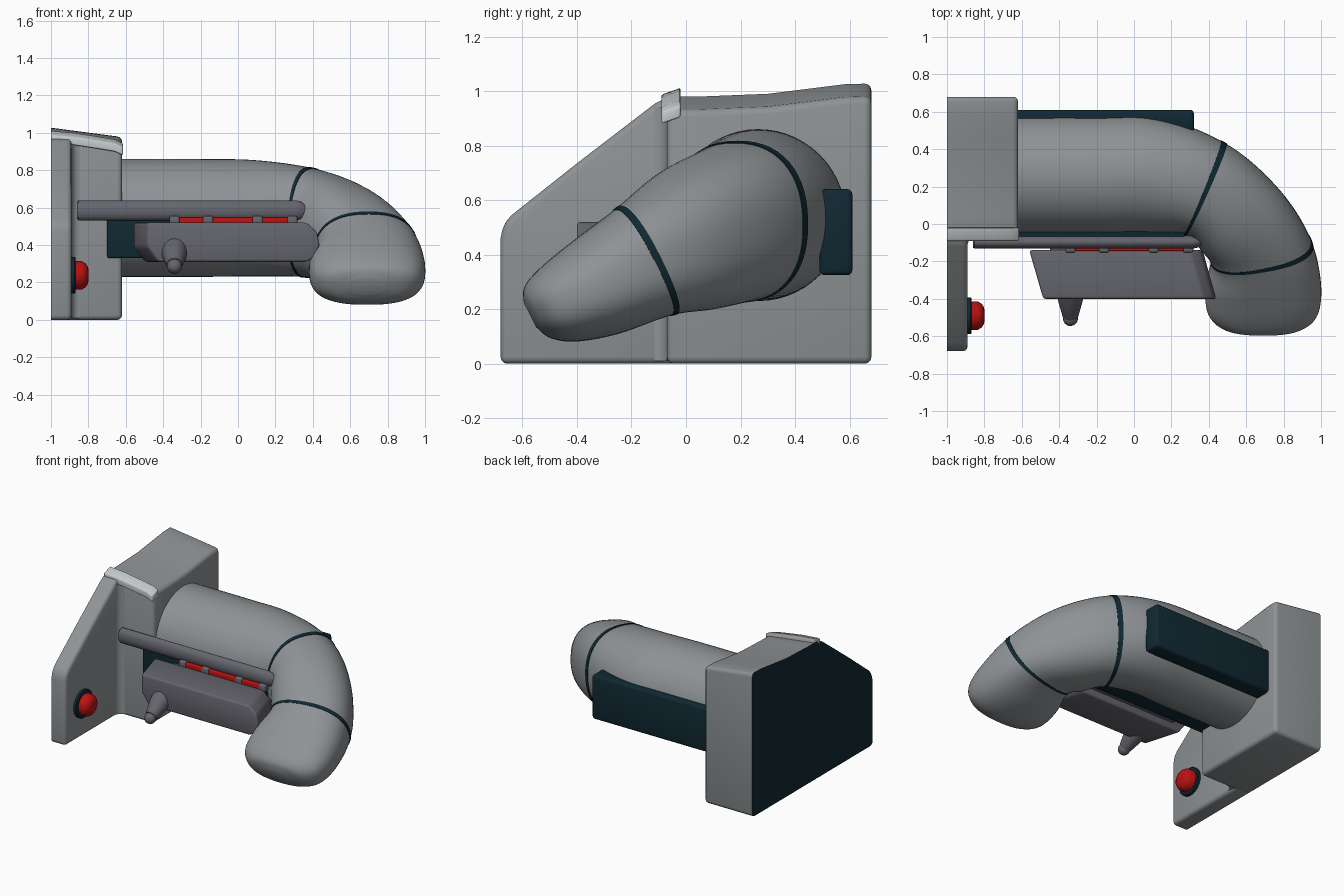
import bpy, bmesh, math
from mathutils import Vector, Matrix

if "Cube" in bpy.data.objects:
    bpy.data.objects.remove(bpy.data.objects["Cube"])


def material(name, rgb):
    m = bpy.data.materials.new(name)
    m.diffuse_color = (*rgb, 1)
    m.use_nodes = True
    m.node_tree.nodes["Principled BSDF"].inputs["Base Color"].default_value = m.diffuse_color
    return m


GREY = material("shell grey", (0.27, 0.29, 0.30))
SLATE = material("slate grey", (0.13, 0.13, 0.155))
DARK = material("dark teal", (0.005, 0.022, 0.032))
RED = material("red", (0.50, 0.006, 0.006))
LIGHT = material("light grey", (0.55, 0.59, 0.60))


def finish(name, bm, mats, angle=35):
    bmesh.ops.recalc_face_normals(bm, faces=bm.faces[:])
    me = bpy.data.meshes.new(name)
    bm.to_mesh(me)
    bm.free()
    for m in mats:
        me.materials.append(m)
    me.shade_smooth()
    me.set_sharp_from_angle(angle=math.radians(angle))
    ob = bpy.data.objects.new(name, me)
    bpy.context.collection.objects.link(ob)
    return ob


def bevel(bm, width, keep=lambda e: True, seg=3):
    edges = [e for e in bm.edges if keep(e) and e.calc_face_angle(0) > math.radians(25)]
    bmesh.ops.bevel(bm, geom=edges, offset=width, segments=seg, profile=0.5,
                    affect='EDGES', clamp_overlap=True)


def prism(pts, place, a, b):
    """Extrude a 2D outline between depths a and b; place maps (u, v, depth) to xyz."""
    bm = bmesh.new()
    lo = [bm.verts.new(place(u, v, a)) for u, v in pts]
    hi = [bm.verts.new(place(u, v, b)) for u, v in pts]
    n = len(pts)
    bm.faces.new(lo)
    bm.faces.new(hi)
    for i in range(n):
        j = (i + 1) % n
        bm.faces.new((lo[i], lo[j], hi[j], hi[i]))
    bmesh.ops.recalc_face_normals(bm, faces=bm.faces[:])
    return bm


def box(name, x, y, z, mat, width):
    bm = prism([(x[0], z[0]), (x[1], z[0]), (x[1], z[1]), (x[0], z[1])],
               lambda u, v, d: (u, d, v), *y)
    bevel(bm, width)
    return finish(name, bm, [mat])


def loft(loops, caps=True, closed=False):
    bm = bmesh.new()
    rows = [[bm.verts.new(p) for p in lp] for lp in loops]
    n = len(rows[0])
    pairs = list(zip(rows, rows[1:])) + ([(rows[-1], rows[0])] if closed else [])
    for r, s in pairs:
        for i in range(n):
            j = (i + 1) % n
            bm.faces.new((r[i], r[j], s[j], s[i]))
    if caps:
        bm.faces.new(rows[0])
        bm.faces.new(rows[-1])
    return bm


def turned(name, start, direction, profile, mat, squash=None, sides=32):
    """Round part made of (distance, radius) steps along a direction."""
    rot = Vector(direction).to_track_quat('Z', 'Y').to_matrix()
    loops = []
    for d, r in profile:
        ring = [rot @ Vector((r * math.cos(t), r * math.sin(t), d))
                for t in (2 * math.pi * i / sides for i in range(sides))]
        if squash:
            ring = [Vector(p[k] * squash[k] for k in range(3)) for p in ring]
        loops.append([p + Vector(start) for p in ring])
    return finish(name, loft(loops), [mat])


# --- mounting block and thin front plate, dark on the back face
def drop(u, v, x):
    return (x, u, v - (0.05 * (x + 1) / 0.38 if v > 0.9 else 0))


BLOCK = [(-0.07, 0), (0.68, 0), (0.68, 1.028), (0.58, 1.025), (0.46, 1.01),
         (0.3, 0.99), (0.05, 0.98), (-0.07, 0.98)]
PLATE = [(-0.68, 0), (-0.03, 0), (-0.03, 0.98), (-0.1, 0.965), (-0.4, 0.735),
         (-0.64, 0.545), (-0.67, 0.51), (-0.68, 0.46)]
for name, outline, place, depth in (
        ("mounting_block", BLOCK, drop, -0.62),
        ("mounting_plate", PLATE, lambda u, v, x: (x, u, v), -0.89)):
    bm = prism(outline, place, -1, depth)
    bevel(bm, 0.025, lambda e: max(v.co.x for v in e.verts) > -0.95)
    for f in bm.faces:
        f.material_index = int(f.calc_center_median().x < -0.999)
    finish(name, bm, [GREY, DARK])

# concave fillet where plate meets block
arc = [(-0.845 - 0.045 * math.sin(t), -0.115 + 0.045 * math.cos(t))
       for t in (math.pi / 2 * i / 6 for i in range(7))]
finish("corner_fillet", prism([(-0.9, -0.06)] + arc,
                              lambda u, v, d: (u, v, d), 0.01, 0.94), [GREY])

# light trim on the front top edge
top = [(-1, 1.0), (-0.88, 0.99), (-0.75, 0.97), (-0.66, 0.955), (-0.615, 0.935)]
outline = top + [(x, z - 0.045) for x, z in reversed(top)]
bm = prism(outline, lambda u, v, d: (u, d, v + 0.35 * (d + 0.055)), -0.09, -0.02)
bevel(bm, 0.008)
finish("top_trim", bm, [LIGHT])

# --- bent arm: centre, heading, tilt, half width, half height, squareness
ARM = [(-0.7, 0.265, 0.545, 90, 0, 0.315, 0.315, 2.0),
       (-0.2, 0.265, 0.545, 90, 0, 0.315, 0.315, 2.0),
       (0.1, 0.262, 0.543, 89, 0, 0.312, 0.31, 2.0),
       (0.375, 0.19, 0.52, 67, 3, 0.268, 0.292, 2.3),
       (0.56, 0.03, 0.46, 42, 13, 0.265, 0.268, 2.4),
       (0.68, -0.15, 0.375, 10.5, 27, 0.275, 0.22, 2.4),
       (0.69, -0.33, 0.28, 2, 27, 0.31, 0.19, 2.4),
       (0.69, -0.47, 0.215, 0, 27, 0.295, 0.15, 2.5),
       (0.69, -0.545, 0.188, 0, 27, 0.22, 0.105, 2.4),
       (0.69, -0.572, 0.178, 0, 27, 0.1, 0.05, 2.2)]


def arm_loop(t, scale=1.0, sides=56):
    i = min(int(t), len(ARM) - 2)
    f = t - i
    p0, p1, p2, p3 = (ARM[max(0, min(len(ARM) - 1, i + k))] for k in (-1, 0, 1, 2))
    x, y, z, a, b, w, h, n = (
        0.5 * (2 * q + (r - p) * f + (2 * p - 5 * q + 4 * r - s) * f * f
               + (3 * q - p - 3 * r + s) * f ** 3)
        for p, q, r, s in zip(p0, p1, p2, p3))
    a, b = math.radians(a), math.radians(b)
    right = Vector((math.cos(a), math.sin(a), 0))
    ahead = Vector((math.sin(a), -math.cos(a), 0))
    up = Vector((0, 0, math.cos(b))) + ahead * math.sin(b)
    loop = []
    for k in range(sides):
        c, s = math.cos(2 * math.pi * k / sides), math.sin(2 * math.pi * k / sides)
        u = math.copysign(abs(c) ** (2 / n), c) * w * scale
        v = math.copysign(abs(s) ** (2 / n), s) * h * scale
        loop.append(Vector((x, y, z)) + right * u + up * v)
    return loop


STEPS = 8
count = (len(ARM) - 1) * STEPS
finish("arm", loft([arm_loop(k / STEPS) for k in range(count + 1)]), [GREY], 60)

# dark seams around the bend
for name, t in (("upper_seam", 3), ("lower_seam", 5)):
    d = 0.045
    loops = [arm_loop(t + s * d, k) for s, k in
             ((-1, 0.97), (-1, 1.012), (1, 1.012), (1, 0.97))]
    finish(name, loft(loops, caps=False, closed=True), [DARK])

# --- dark boxes behind and in front of the arm
box("rear_box", (-0.65, 0.32), (0.49, 0.61), (0.325, 0.64), DARK, 0.018)
box("front_box", (-0.70, 0.27), (-0.085, 0.06), (0.33, 0.61), DARK, 0.012)

# --- front rail with tapered end
turned("front_rail", (-0.86, -0.097, 0.585), (1, 0, 0),
       [(0, 0.046), (0.008, 0.054), (1.17, 0.054), (1.2, 0.045), (1.23, 0.015)],
       SLATE, (1, 0.65, 1))

# red strip with clips
box("red_strip", (-0.35, 0.31), (-0.145, -0.1), (0.505, 0.548), RED, 0.006)
for x in (-0.34, -0.16, 0.105, 0.29):
    box("strip_clip", (x - 0.027, x + 0.027), (-0.152, -0.1), (0.505, 0.556), SLATE, 0.01)

# --- slate module with slanted left end and rounded right end
MODULE = [(-0.56, 0.52), (-0.56, 0.39), (-0.50, 0.31), (0.37, 0.31), (0.415, 0.335),
          (0.44, 0.40), (0.425, 0.47), (0.37, 0.52)]


def module_place(u, v, d):
    k = (d + 0.14) / -0.26
    return (u + (0.075 * k if u < 0 else -0.07 * (1 - k)), d, v)


bm = prism(MODULE, module_place, -0.40, -0.14)
bevel(bm, 0.014)
finish("front_module", bm, [SLATE])
box("module_bracket", (-0.45, 0.25), (-0.16, -0.07), (0.36, 0.49), SLATE, 0.01)

# nozzle with ball tip
tip = [(0.155 + 0.04 * math.sin(t), 0.04 * math.cos(t))
       for t in (math.radians(a) for a in (-30, -10, 10, 30, 50, 70, 85))]
turned("nozzle", (-0.34, -0.375, 0.37), (0, -0.84, -0.54),
       [(-0.03, 0.068), (0.04, 0.066), (0.14, 0.042), (0.142, 0.034)] + tip, SLATE)

# --- red button with dark collar
turned("button_collar", (-0.9, -0.49, 0.238), (1, 0, 0),
       [(0, 0.098), (0.026, 0.098), (0.032, 0.092)], DARK)
turned("button", (-0.9, -0.49, 0.238), (1, 0, 0),
       [(0, 0.076), (0.065, 0.076), (0.085, 0.064), (0.098, 0.045), (0.102, 0.02)], RED)
